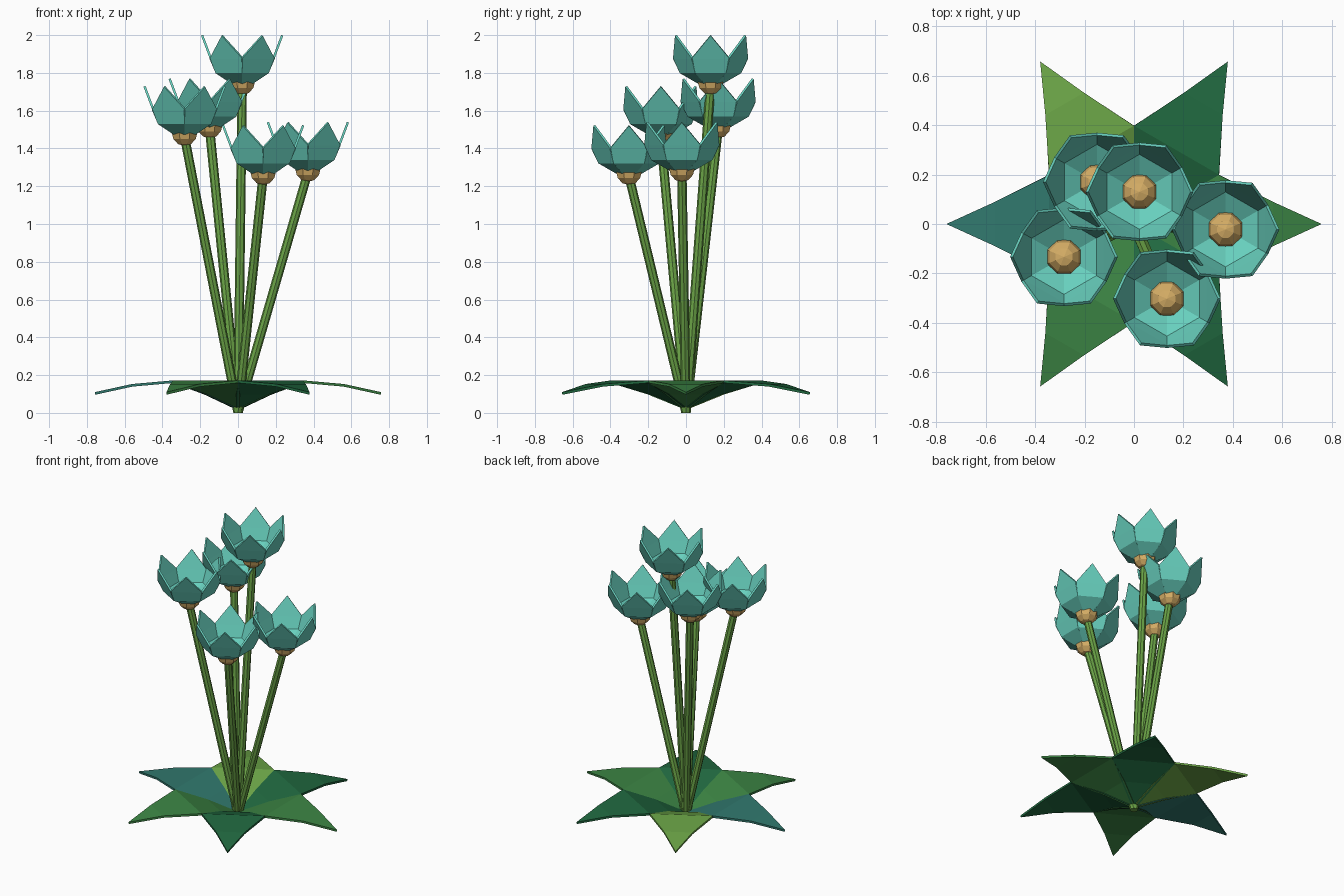
import bpy
import bmesh
import math
from mathutils import Matrix, Vector

if "Cube" in bpy.data.objects:
    bpy.data.objects.remove(bpy.data.objects["Cube"])


def material(name, rgb):
    m = bpy.data.materials.new(name)
    m.diffuse_color = [((c / 255 + 0.055) / 1.055) ** 2.4 for c in rgb] + [1]
    m.use_nodes = True
    m.node_tree.nodes["Principled BSDF"].inputs["Base Color"].default_value = m.diffuse_color
    return m


TEAL = material("petal_turquoise", (104, 208, 190))
GOLD = material("ball_gold", (214, 174, 102))
LIGHT = material("light_green", (106, 163, 70))
MID = material("mid_green", (60, 133, 68))
DARK = material("dark_green", (32, 104, 63))
BLUE = material("blue_green", (49, 121, 110))


def finish(name, bm, mat, thickness=0):
    bmesh.ops.recalc_face_normals(bm, faces=bm.faces)
    mesh = bpy.data.meshes.new(name)
    bm.to_mesh(mesh)
    bm.free()
    mesh.materials.append(mat)
    ob = bpy.data.objects.new(name, mesh)
    bpy.context.collection.objects.link(ob)
    if thickness:
        mod = ob.modifiers.new("thickness", 'SOLIDIFY')
        mod.thickness = thickness
        mod.offset = 0
    return ob


def blade(bm, rows, angle, origin=(0, 0, 0)):
    """Pointed strip; rows are (radius, height, half width), ending in a tip."""
    turn = Matrix.Translation(origin) @ Matrix.Rotation(angle, 4, 'Z')
    pairs = [[bm.verts.new(turn @ Vector((r, s * w, z))) for s in (-1, 1)]
             for r, z, w in rows[:-1]]
    r, z, _ = rows[-1]
    tip = bm.verts.new(turn @ Vector((r, 0, z)))
    for (a, b), (c, d) in zip(pairs, pairs[1:]):
        bm.faces.new((a, c, d, b))
    bm.faces.new((pairs[-1][0], tip, pairs[-1][1]))


# Ground leaves
LEAF = [(0.02, 0.035, 0.025), (0.17, 0.105, 0.11), (0.345, 0.165, 0.198),
        (0.56, 0.146, 0.09), (0.757, 0.103, 0)]
for i, mat in enumerate((MID, DARK, LIGHT, BLUE, MID, DARK)):
    bm = bmesh.new()
    blade(bm, LEAF, math.radians(60 * i))
    finish(f"leaf_{i + 1}", bm, mat, 0.014)

# Flowers: x, y and height of the petal tips
FLOWERS = [(-0.15, 0.17, 1.77), (0.022, 0.13, 2.0), (0.37, -0.022, 1.54),
           (0.133, -0.302, 1.523), (-0.283, -0.133, 1.73)]
PETAL = [(0.03, 0.0, 0.02), (0.136, 0.07, 0.081), (0.166, 0.145, 0.101),
         (0.212, 0.267, 0)]
for n, (x, y, top) in enumerate(FLOWERS, 1):
    base = top - 0.268

    # Straight stem with level ends
    bm = bmesh.new()
    rings = []
    for cx, cy, z in ((0, 0, 0), (x, y, base)):
        rings.append([bm.verts.new((cx + 0.025 * math.cos(k * math.tau / 8),
                                    cy + 0.025 * math.sin(k * math.tau / 8), z))
                      for k in range(8)])
    for k in range(8):
        j = (k + 1) % 8
        bm.faces.new((rings[0][k], rings[0][j], rings[1][j], rings[1][k]))
    bm.faces.new(rings[0])
    bm.faces.new(rings[1])
    finish(f"stem_{n}", bm, LIGHT)

    # Ball under and inside the petals
    bm = bmesh.new()
    bmesh.ops.create_uvsphere(
        bm, u_segments=8, v_segments=6, radius=0.074,
        matrix=Matrix.Translation((x, y, base + 0.025))
        @ Matrix.Rotation(math.pi / 8, 4, 'Z'))
    finish(f"flower_ball_{n}", bm, GOLD)

    # Cup of six pointed petals
    bm = bmesh.new()
    for k in range(6):
        blade(bm, PETAL, math.radians(60 * k), (x, y, base))
    finish(f"petals_{n}", bm, TEAL, 0.012)
